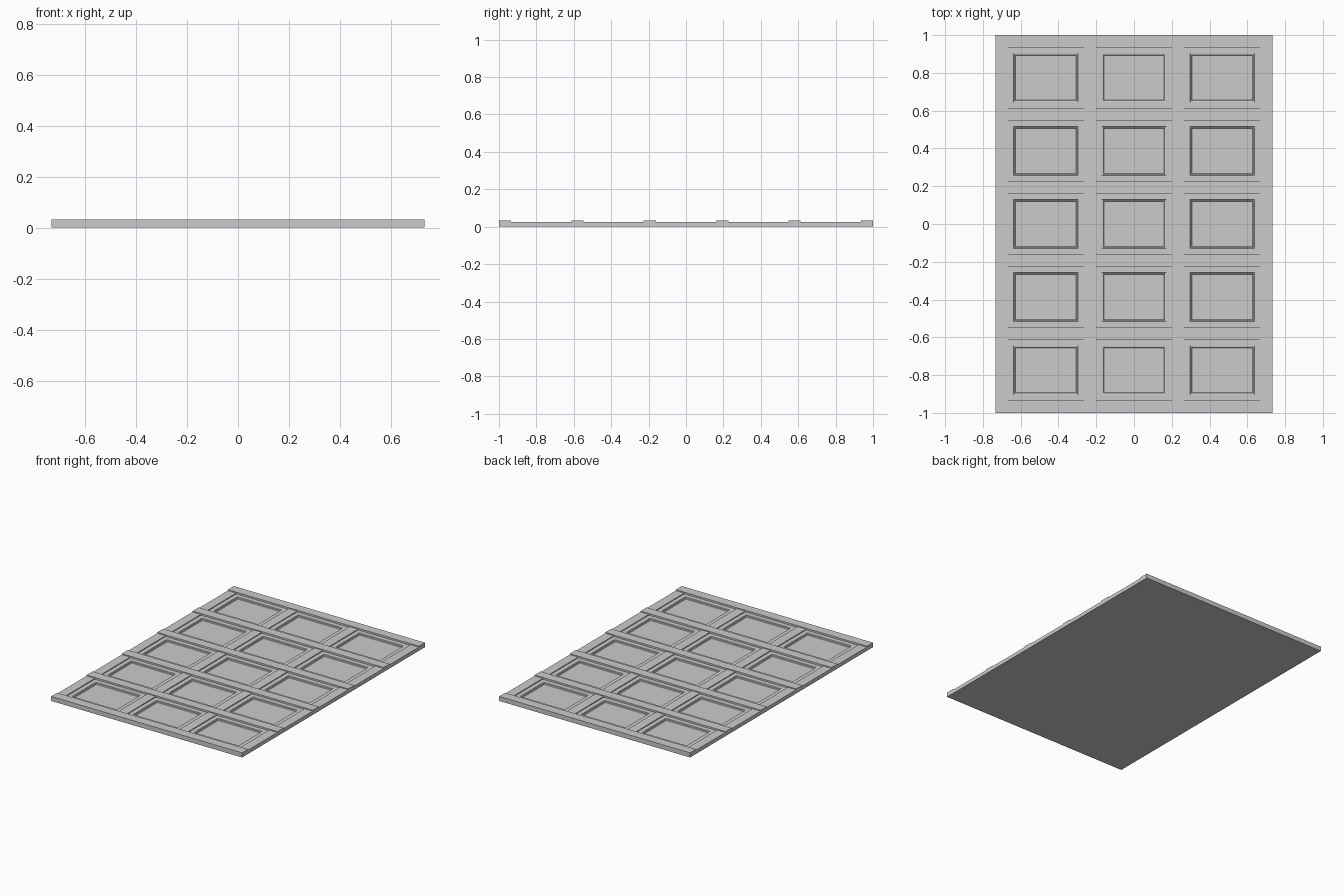
import bpy, bmesh
from mathutils import Vector

if "Cube" in bpy.data.objects:
    bpy.data.objects.remove(bpy.data.objects["Cube"])

W, L = 0.732, 1.0            # half width, half length
RAIL = 0.065                 # width of rails and stiles
BASE, STILE_TOP, RAIL_TOP = 0.020, 0.026, 0.032
PITCH_X, PITCH_Y = 0.467, 0.387
PANEL_X, PANEL_Y = 0.17, 0.129   # half size of each recessed panel


def add_object(name, bm):
    mesh = bpy.data.meshes.new(name)
    bmesh.ops.recalc_face_normals(bm, faces=bm.faces)
    bm.to_mesh(mesh)
    bm.free()
    obj = bpy.data.objects.new(name, mesh)
    bpy.context.collection.objects.link(obj)
    return obj


def box_mesh(x0, x1, y0, y1, z0, z1):
    bm = bmesh.new()
    bmesh.ops.create_cube(bm, size=1)
    for v in bm.verts:
        v.co = Vector((x1 if v.co.x > 0 else x0,
                       y1 if v.co.y > 0 else y0,
                       z1 if v.co.z > 0 else z0))
    return bm


centers_x = [PITCH_X * i for i in (-1, 0, 1)]
centers_y = [PITCH_Y * j for j in (-2, -1, 0, 1, 2)]

# Backing board with stepped recessed panels
bm = box_mesh(-W, W, -L, L, 0, BASE)
cuts = [((c + s * PANEL_X, 0, 0), (1, 0, 0)) for c in centers_x for s in (-1, 1)]
cuts += [((0, c + s * PANEL_Y, 0), (0, 1, 0)) for c in centers_y for s in (-1, 1)]
for co, no in cuts:
    top = [f for f in bm.faces if f.normal.z > 0.9]
    geom = bm.verts[:] + bm.edges[:] + bm.faces[:]
    bmesh.ops.bisect_plane(bm, geom=geom, plane_co=co, plane_no=no)
    bm.normal_update()


def is_panel(f):
    c = f.calc_center_median()
    return (f.normal.z > 0.9
            and any(abs(c.x - x) < 0.01 for x in centers_x)
            and any(abs(c.y - y) < 0.01 for y in centers_y))


panels = [f for f in bm.faces if is_panel(f)]
for width, z in ((0.002, 0.016), (0.009, 0.015), (0.004, 0.011)):
    bmesh.ops.inset_individual(bm, faces=panels, thickness=width)
    for f in panels:
        for v in f.verts:
            v.co.z = z
add_object("panelled_board", bm)

# Full-width cross rails
for j in range(6):
    y = (j - 2.5) * PITCH_Y
    add_object(f"cross_rail_{j + 1}",
               box_mesh(-W, W, y - RAIL / 2, y + RAIL / 2, BASE, RAIL_TOP))

# Lower stiles fitted between the rails
half_gap = (PITCH_Y - RAIL) / 2
for j, y in enumerate(centers_y):
    for i in range(4):
        x = (i - 1.5) * PITCH_X
        x0, x1 = max(-W, x - RAIL / 2), min(W, x + RAIL / 2)
        add_object(f"stile_{j + 1}_{i + 1}",
                   box_mesh(x0, x1, y - half_gap, y + half_gap, BASE, STILE_TOP))
